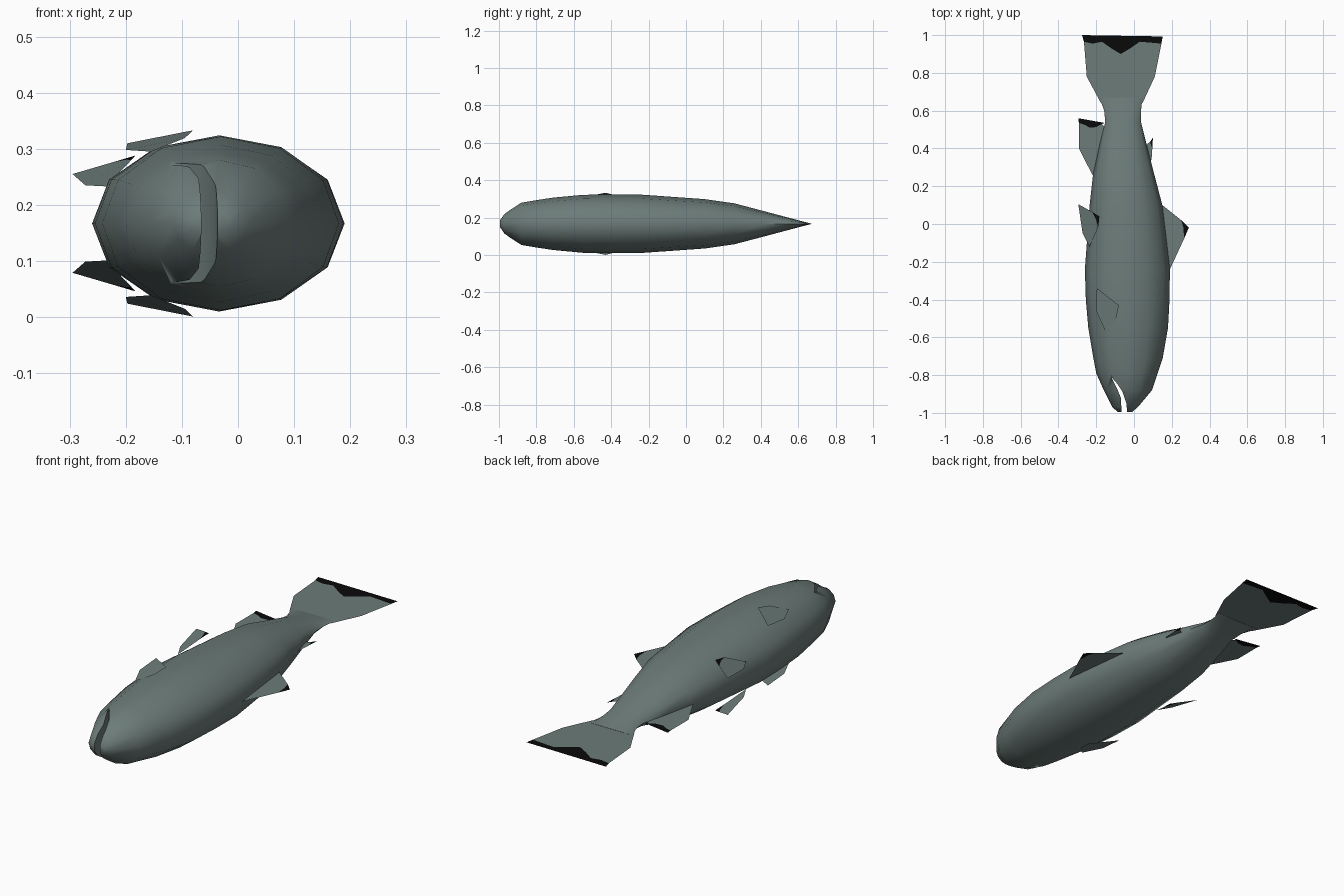
import bpy, bmesh, math

cube = bpy.data.objects.get("Cube")
if cube:
    bpy.data.objects.remove(cube)

MID = 0.167   # height of the fish's plane of symmetry; it lies on its side


def material(name, rgb):
    m = bpy.data.materials.new(name)
    m.use_nodes = True
    m.diffuse_color = (*rgb, 1)
    m.node_tree.nodes["Principled BSDF"].inputs["Base Color"].default_value = (*rgb, 1)
    return m


GREY = material("slate_grey", (0.15, 0.20, 0.19))
BLACK = material("fin_black", (0.003, 0.003, 0.003))


def make(name, verts, faces, dark=()):
    mesh = bpy.data.meshes.new(name)
    mesh.from_pydata(verts, [], faces)
    mesh.materials.append(GREY)
    mesh.materials.append(BLACK)
    for i in dark:
        mesh.polygons[i].material_index = 1
    bm = bmesh.new()
    bm.from_mesh(mesh)
    bmesh.ops.recalc_face_normals(bm, faces=bm.faces)
    bm.to_mesh(mesh)
    bm.free()
    ob = bpy.data.objects.new(name, mesh)
    bpy.context.collection.objects.link(ob)
    return ob


def sheet(name, base, tip=()):
    """Flat fin: a grey polygon and, optionally, a black edge polygon."""
    pts = [(p[0], p[1], p[2] if len(p) > 2 else MID) for p in [*base, *tip]]
    n = len(base)
    faces = [list(range(n))]
    if tip:
        faces.append(list(range(n, len(pts))))
    return make(name, pts, faces, [1] if tip else [])


# Body: rings given as y, belly x, back x, half thickness
STATIONS = [
    (-0.995, -0.085, -0.01, 0.02), (-0.97, -0.115, 0.02, 0.055),
    (-0.88, -0.16, 0.095, 0.113), (-0.79, -0.2, 0.125, 0.128),
    (-0.71, -0.215, 0.152, 0.14), (-0.55, -0.242, 0.18, 0.155),
    (-0.4, -0.255, 0.188, 0.157), (-0.24, -0.26, 0.19, 0.156),
    (0.1, -0.235, 0.15, 0.132), (0.26, -0.217, 0.108, 0.109),
    (0.42, -0.182, 0.067, 0.067), (0.54, -0.152, 0.037, 0.035),
    (0.6, -0.158, 0.037, 0.019), (0.67, -0.183, 0.045, 0.001),
]
SIDES = 12
verts, faces = [], []
for y, lo, hi, t in STATIONS:
    for k in range(SIDES):
        a = 2 * math.pi * k / SIDES
        verts.append(((lo + hi) / 2 + (hi - lo) / 2 * math.cos(a), y, MID + t * math.sin(a)))
for r in range(len(STATIONS) - 1):
    for k in range(SIDES):
        a, b = r * SIDES + k, r * SIDES + (k + 1) % SIDES
        faces.append((a, b, b + SIDES, a + SIDES))
faces.append(list(range(SIDES)))
faces.append([len(verts) - 1 - k for k in range(SIDES)])
body = make("body", verts, faces)

# Mouth: a curved wedge cut out between the jaws
SLIT = [(-0.12, -0.81), (-0.09, -0.87), (-0.07, -0.92), (-0.062, -1.05),
        (-0.032, -1.05), (-0.04, -0.95), (-0.06, -0.89), (-0.09, -0.845)]
n = len(SLIT)
cut_verts = [(x, y, z) for z in (-0.1, 0.5) for x, y in SLIT]
cut_faces = [list(range(n)), list(range(n, 2 * n))]
cut_faces += [(i, (i + 1) % n, (i + 1) % n + n, i + n) for i in range(n)]
cutter = make("mouth_cutter", cut_verts, cut_faces)
cutter.hide_render = True
mod = body.modifiers.new("mouth", "BOOLEAN")
mod.object, mod.operation, mod.solver = cutter, "DIFFERENCE", "EXACT"
bpy.context.view_layer.objects.active = body
body.select_set(True)
bpy.ops.object.modifier_apply(modifier=mod.name)
bpy.data.objects.remove(cutter)
bpy.ops.object.shade_smooth_by_angle(angle=math.radians(50))

# Tail fin with a scalloped black trailing edge
SCALLOP = [(-0.265, 0.965), (-0.22, 0.955), (-0.17, 0.965), (-0.12, 0.93), (-0.07, 0.9),
           (-0.02, 0.93), (0.03, 0.965), (0.09, 0.96), (0.145, 0.955)]
sheet("tail_fin",
      [(0.045, 0.64), (-0.175, 0.64), (-0.25, 0.78), *SCALLOP, (0.11, 0.78)],
      [*SCALLOP, (0.152, 0.993), (-0.275, 1.0)])

# Fins along the middle plane
sheet("dorsal_fin",
      [(0.13, 0.12), (0.15, 0.1), (0.25, 0.02), (0.262, -0.02), (0.265, -0.078), (0.19, -0.24), (0.15, -0.2)],
      [(0.25, 0.02), (0.29, -0.02), (0.265, -0.078), (0.262, -0.02)])
sheet("adipose_fin",
      [(0.05, 0.42), (0.065, 0.42), (0.085, 0.435), (0.097, 0.4), (0.093, 0.34), (0.07, 0.32)],
      [(0.085, 0.435), (0.1, 0.457), (0.097, 0.4)])
EDGE = [(-0.292, 0.535), (-0.26, 0.525), (-0.235, 0.51), (-0.2, 0.513), (-0.17, 0.53)]
sheet("anal_fin",
      [(-0.14, 0.5), (-0.18, 0.25), (-0.22, 0.26), (-0.292, 0.4), *EDGE],
      [*EDGE, (-0.155, 0.535), (-0.295, 0.56)])

# Paired fins, mirrored across the middle plane
for side, s in (("upper", 1), ("lower", -1)):
    def flip(pts):
        return [(x, y, MID + s * z) for x, y, z in pts]
    sheet(side + "_pelvic_fin",
          flip([(-0.235, -0.12, 0.066), (-0.272, -0.05, 0.068), (-0.295, 0.105, 0.088),
                (-0.22, 0.063, 0.11), (-0.2, 0.02, 0.114), (-0.19, -0.02, 0.113)]),
          flip([(-0.22, 0.063, 0.11), (-0.183, 0.04, 0.121), (-0.19, -0.02, 0.113), (-0.2, 0.02, 0.114)]))
    sheet(side + "_pectoral_fin",
          flip([(-0.155, -0.56, 0.128), (-0.2, -0.46, 0.131), (-0.197, -0.34, 0.143),
                (-0.08, -0.43, 0.166), (-0.095, -0.5, 0.152)]))
